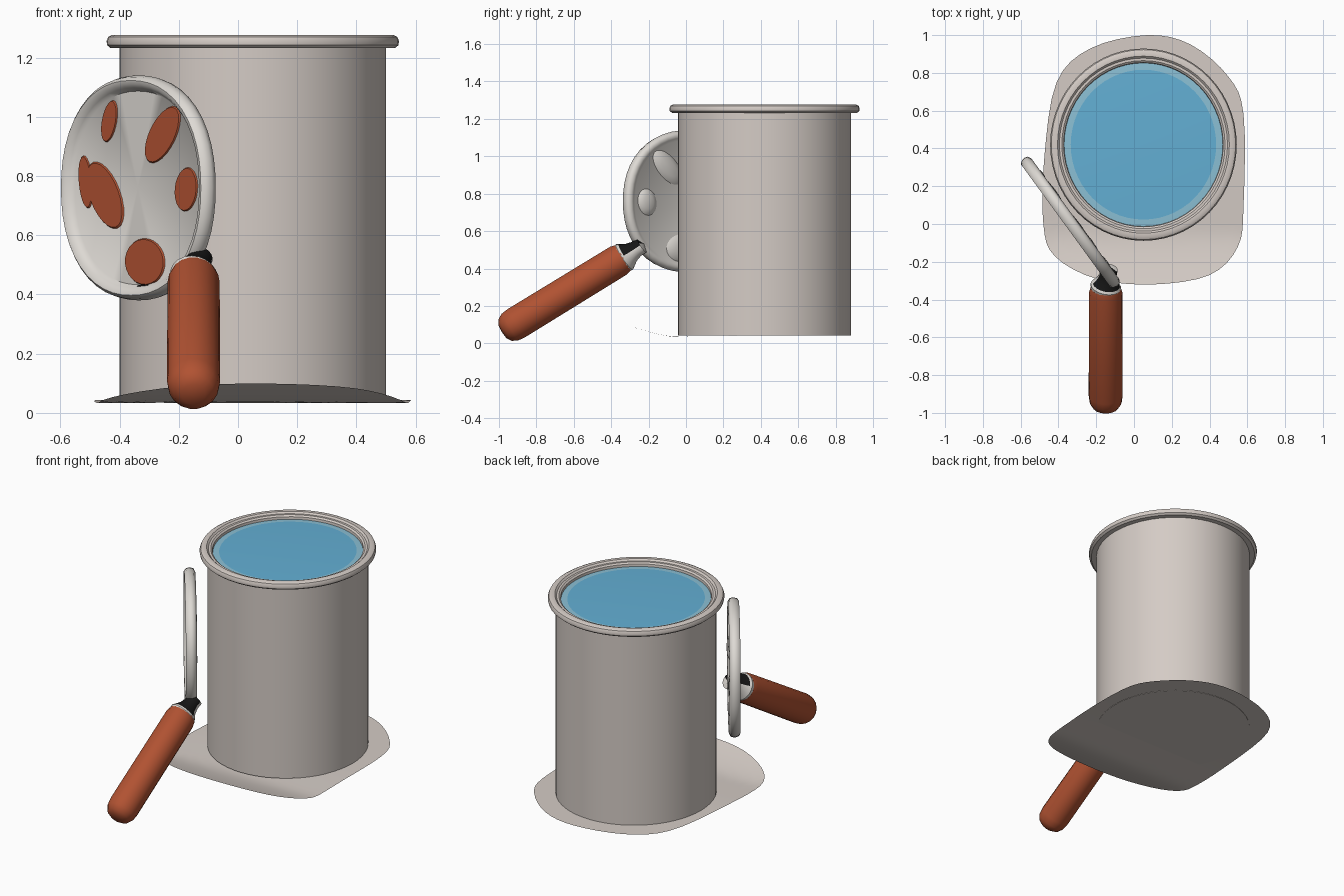
import bpy, bmesh, math
from mathutils import Matrix, Vector

if "Cube" in bpy.data.objects:
    bpy.data.objects.remove(bpy.data.objects["Cube"])


def material(name, rgb):
    m = bpy.data.materials.new(name)
    m.diffuse_color = (*rgb, 1)
    m.use_nodes = True
    m.node_tree.nodes["Principled BSDF"].inputs["Base Color"].default_value = m.diffuse_color
    return m


GREY = material("warm_grey_metal", (0.66, 0.60, 0.56))
PALE = material("pale_grey", (0.73, 0.70, 0.66))
ORANGE = material("burnt_orange", (0.44, 0.085, 0.032))
BLUE = material("paint_blue", (0.125, 0.43, 0.66))
LIGHT = material("paint_edge_blue", (0.26, 0.53, 0.67))
BLACK = material("black", (0.008, 0.008, 0.008))


def finish(bm, name, mats, angle=35):
    bmesh.ops.remove_doubles(bm, verts=bm.verts, dist=1e-5)
    bmesh.ops.recalc_face_normals(bm, faces=bm.faces)
    me = bpy.data.meshes.new(name)
    bm.to_mesh(me)
    bm.free()
    for m in mats:
        me.materials.append(m)
    me.polygons.foreach_set("use_smooth", [True] * len(me.polygons))
    me.set_sharp_from_angle(angle=math.radians(angle))
    ob = bpy.data.objects.new(name, me)
    bpy.context.collection.objects.link(ob)
    return ob


def lathe(name, profile, n, mat, mats, power=2.0, rule=None, angle=35):
    """Spin (radius, height) points round local z, then place with a matrix."""
    bm = bmesh.new()
    rings = []
    for r, h in profile:
        ring = []
        for i in range(n):
            a = 2 * math.pi * i / n
            c, s = math.cos(a), math.sin(a)
            k = (abs(c) ** power + abs(s) ** power) ** (-1 / power)
            ring.append(bm.verts.new(mat @ Vector((r * k * c, r * k * s, h))))
        rings.append(ring)
    for j in range(len(rings) - 1):
        for i in range(n):
            i2 = (i + 1) % n
            a, b = rings[j], rings[j + 1]
            vs = [a[i], a[i2], b[i2], b[i]]
            if profile[j][0] == 0:
                bmesh.ops.pointmerge  # poles are merged in finish()
            f = bm.faces.new(vs)
            if rule:
                f.material_index = rule(j, f.calc_center_median())
    bmesh.ops.dissolve_degenerate(bm, dist=1e-6, edges=bm.edges)
    return finish(bm, name, mats, angle)


# can body with rolled rim
can_at = Matrix.Translation((0.05, 0.42, 0)) @ Matrix.Diagonal((1, 1.03, 1, 1))
lathe("can", [(0, 0.042), (0.45, 0.042), (0.45, 1.232), (0.48, 1.232), (0.492, 1.242),
              (0.494, 1.256), (0.488, 1.27), (0.475, 1.277), (0.455, 1.276),
              (0.445, 1.266), (0.432, 1.266), (0.422, 1.258), (0.42, 1.235)],
      56, can_at, [GREY])

# paint surface with a lighter edge
lathe("paint", [(0, 1.245), (0.385, 1.245), (0.42, 1.243)], 56, can_at, [BLUE, LIGHT],
      rule=lambda j, c: j)

# curled sheet under the can: closed smooth outline, filled with rings
outline = [(0.07, 1.0), (-0.23, 0.93), (-0.41, 0.75), (-0.475, 0.35), (-0.48, 0.0),
           (-0.42, -0.17), (-0.2, -0.29), (0.1, -0.32), (0.4, -0.27), (0.55, -0.12),
           (0.58, 0.1), (0.58, 0.58), (0.5, 0.78), (0.3, 0.95)]


def sheet_z(y):
    if y < -0.05:
        return 0.033 + 0.066 * ((-0.05 - y) / 0.27) ** 1.4
    return 0.033 + 0.011 * min(1, (y + 0.05) / 0.3)


loop = []
for i in range(len(outline)):
    p = [Vector(outline[(i + k) % len(outline)]) for k in (-1, 0, 1, 2)]
    for t in (0, 0.25, 0.5, 0.75):
        loop.append(0.5 * (2 * p[1] + (p[2] - p[0]) * t
                           + (2 * p[0] - 5 * p[1] + 4 * p[2] - p[3]) * t * t
                           + (3 * p[1] - p[0] - 3 * p[2] + p[3]) * t ** 3))
bm = bmesh.new()
mid = Vector((0.05, 0.34))
rows = []
for k in range(1, 13):
    pts = [mid + (q - mid) * k / 12 for q in loop]
    rows.append([bm.verts.new((q.x, q.y, sheet_z(q.y))) for q in pts])
bm.faces.new(rows[0])
for a, b in zip(rows, rows[1:]):
    for i in range(len(a)):
        i2 = (i + 1) % len(a)
        bm.faces.new((a[i], a[i2], b[i2], b[i]))
finish(bm, "base_sheet", [GREY])

# oval dish standing beside the can: local x right, y up, z out of its front
C = Vector((-0.335, 0.01, 0.76))
U, N = Vector((0.59, -0.81, 0)).normalized(), Vector((-0.81, -0.59, 0)).normalized()
frame = Matrix.Translation(C) @ Matrix((U, Vector((0, 0, 1)), N)).transposed().to_4x4()
lathe("dish", [(0, 0.004), (0.86, 0.004), (0.89, 0.018), (0.92, 0.03), (0.955, 0.033),
               (0.985, 0.022), (1, 0), (0.985, -0.02), (0.94, -0.03), (0.9, -0.025),
               (0.86, -0.015), (0, -0.015)],
      48, frame @ Matrix.Diagonal((0.42, 0.38, 1, 1)), [PALE], power=2.2, angle=50)

# spots on the dish front: front-view x, z, half sizes, tilt in degrees
spots = [(-0.43, 0.985, 0.024, 0.072, -10), (-0.25, 0.94, 0.045, 0.105, -25),
         (-0.51, 0.78, 0.022, 0.09, 5), (-0.445, 0.735, 0.052, 0.12, 20),
         (-0.17, 0.755, 0.038, 0.075, -5), (-0.31, 0.51, 0.068, 0.08, 5)]


def spot_matrix(x, z, a, b, tilt):
    return (frame @ Matrix.Translation(((x - C.x) / 0.59, z - C.z, 0))
            @ Matrix.Diagonal((1 / 0.59, 1, 1, 1))
            @ Matrix.Rotation(math.radians(tilt), 4, 'Z') @ Matrix.Diagonal((a, b, 1, 1)))


for i, s in enumerate(spots):
    m = spot_matrix(*s)
    lathe(f"spot_{i + 1}", [(0, 0.009), (0.95, 0.009), (1, 0.003)], 24, m, [ORANGE])
    # matching rounded bulge on the back
    lathe(f"back_bulge_{i + 1}", [(0, -0.035), (0.5, -0.032), (0.85, -0.022), (1, -0.012)],
          20, m, [PALE], angle=60)
lathe("dark_mark", [(0, 0.012), (1, 0.012), (1, 0.004)], 16,
      spot_matrix(-0.305, 0.426, 0.028, 0.008, 0), [BLACK])

# handle with rounded tip
start, end = Vector((-0.15, -0.985, 0.06)), Vector((-0.15, -0.335, 0.458))
axis = (end - start).normalized()
L = (end - start).length
grip = Matrix.Translation(start) @ axis.to_track_quat('Z', 'Y').to_matrix().to_4x4()
lathe("handle", [(0, 0), (0.04, 0.004), (0.068, 0.02), (0.085, 0.05), (0.09, 0.09),
                 (0.088, L - 0.03), (0.08, L), (0, L)], 18, grip, [ORANGE])

# pale collar and neck, black on its upper side
up = Vector((0, -axis.z, axis.y))
neck_dir = (Vector((-0.13, -0.235, 0.525)) - end).normalized()
neck = Matrix.Translation(end) @ neck_dir.to_track_quat('Z', 'Y').to_matrix().to_4x4()
lathe("neck", [(0, -0.015), (0.078, -0.015), (0.082, 0.008), (0.074, 0.02), (0.055, 0.05),
               (0.045, 0.085), (0.045, 0.12), (0, 0.135)], 20, neck, [PALE, BLACK],
      rule=lambda j, c: 1 if j >= 3 and (c - end).dot(up) > 0.012 else 0)
